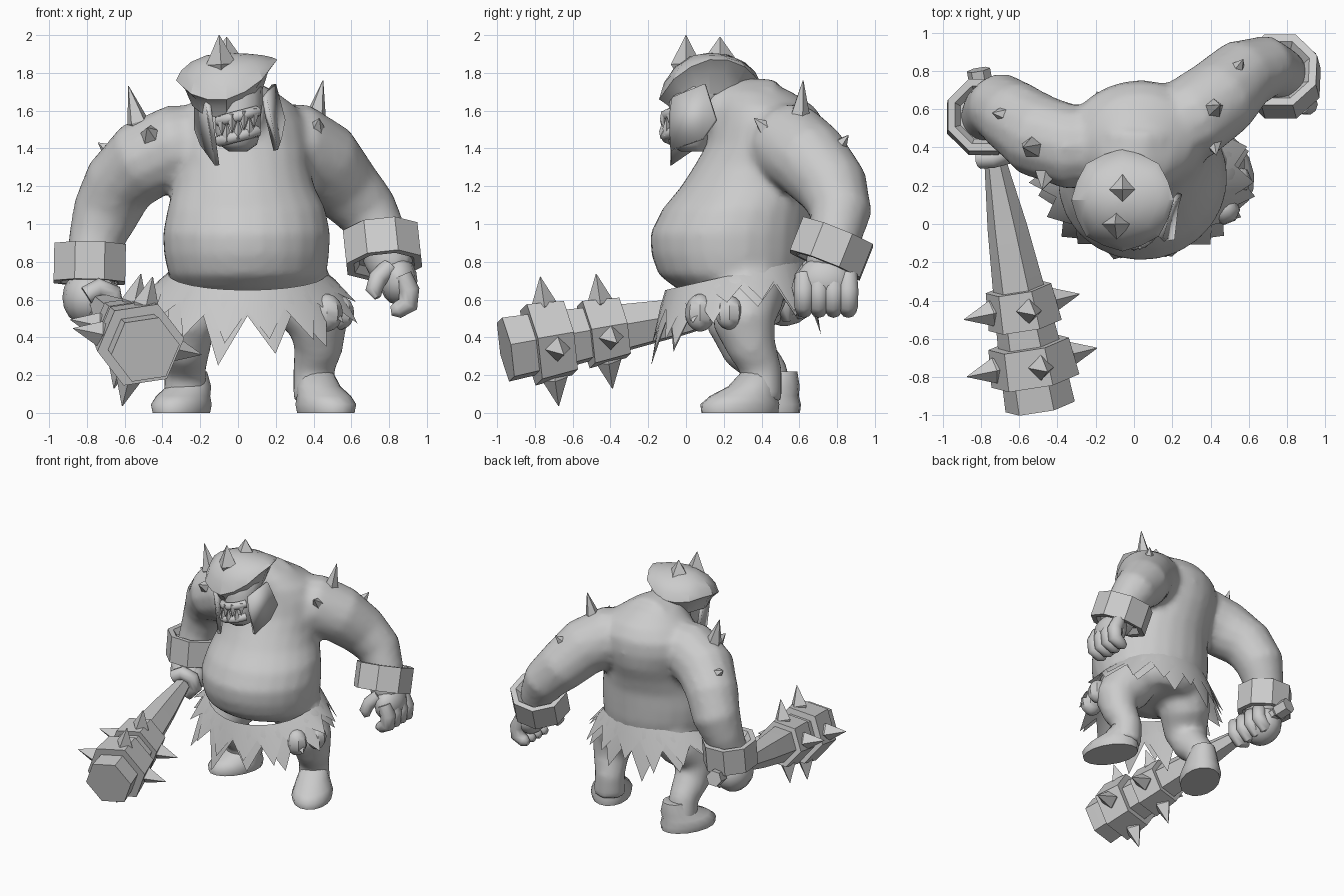
import bpy, bmesh, math, random
from mathutils import Vector

random.seed(4)
X, Y, Z = Vector((1, 0, 0)), Vector((0, 1, 0)), Vector((0, 0, 1))

cube = bpy.data.objects.get("Cube")
if cube:
    bpy.data.objects.remove(cube, do_unlink=True)

grey = bpy.data.materials.new("plain_grey")
grey.use_nodes = True
grey.diffuse_color = (0.6, 0.6, 0.6, 1)
grey.node_tree.nodes["Principled BSDF"].inputs["Base Color"].default_value = (0.6, 0.6, 0.6, 1)


def finish(name, bm, angle=40):
    bmesh.ops.recalc_face_normals(bm, faces=bm.faces)
    mesh = bpy.data.meshes.new(name)
    bm.to_mesh(mesh)
    bm.free()
    mesh.materials.append(grey)
    obj = bpy.data.objects.new(name, mesh)
    bpy.context.collection.objects.link(obj)
    bpy.ops.object.select_all(action='DESELECT')
    obj.select_set(True)
    bpy.context.view_layer.objects.active = obj
    bpy.ops.object.shade_smooth_by_angle(angle=math.radians(angle))
    return obj


def bridge(bm, rings, cap=True):
    n = len(rings[0])
    for a, b in zip(rings, rings[1:]):
        for i in range(n):
            j = (i + 1) % n
            bm.faces.new((a[i], a[j], b[j], b[i]))
    if cap:
        bm.faces.new(rings[0])
        bm.faces.new(rings[-1])


def loft(name, rows, n=14, axis=None, ref=Y, angle=40, turn=0.0):
    """Skin elliptical rings (x, y, z, r across[, r along ref])."""
    bm = bmesh.new()
    pts = [Vector(r[:3]) for r in rows]
    rings = []
    for k, row in enumerate(rows):
        t = axis or pts[min(k + 1, len(pts) - 1)] - pts[max(k - 1, 0)]
        t = t.normalized()
        u = t.cross(ref).normalized()
        v = u.cross(t)
        ring = []
        for i in range(n):
            a = math.tau * i / n + turn
            ring.append(bm.verts.new(pts[k] + u * row[3] * math.cos(a) + v * row[-1] * math.sin(a)))
        rings.append(ring)
    bridge(bm, rings)
    return finish(name, bm, angle)


def spike(name, base, tip, r, n=4):
    base, tip = Vector(base), Vector(tip)
    d = (tip - base).normalized()
    ref = X if abs(d.x) < 0.7 else Y
    loft(name, [(*(base - d * 0.04), r * 0.7), (*base, r), (*tip, 0.002)], n, d, ref, 30)


def ball(name, c, rx, ry, rz, n=12):
    rows = []
    for k in range(9):
        a = math.pi * (0.04 + 0.92 * k / 8)
        rows.append((c[0], c[1], c[2] - rz * math.cos(a), rx * math.sin(a), ry * math.sin(a)))
    loft(name, rows, n, Z)


# Torso, twisted slightly about the vertical
torso = loft("torso", [
    (.05, .34, .6, .28, .22), (.05, .285, .655, .37, .33), (.05, .245, .73, .42, .39),
    (.045, .235, .84, .44, .42), (.045, .235, .95, .445, .425), (.045, .27, 1.08, .42, .395),
    (.03, .335, 1.2, .375, .36), (.02, .39, 1.31, .36, .345), (.01, .43, 1.42, .38, .32),
    (.01, .44, 1.53, .36, .3), (.02, .42, 1.62, .29, .26), (.01, .37, 1.7, .19, .19),
    (0, .33, 1.75, .1, .1)], 24, Z, Vector((-.2, 1, 0)))
neck = loft("neck", [(.01, .42, 1.54, .24), (0, .28, 1.58, .2), (-.01, .12, 1.6, .14)], 14, None, Z)

# Arms with heavy shoulders
left_arm = loft("left_arm", [
    (.12, .48, 1.45, .19), (.3, .55, 1.42, .225), (.45, .66, 1.335, .215), (.57, .78, 1.19, .19),
    (.69, .82, 1.06, .165), (.76, .79, .93, .14), (.8, .76, .8, .13), (.83, .75, .74, .12)])
right_arm = loft("right_arm", [
    (-.12, .42, 1.45, .19), (-.32, .4, 1.41, .225), (-.5, .46, 1.335, .22), (-.63, .56, 1.21, .195),
    (-.7, .61, 1.06, .18), (-.75, .59, .92, .15), (-.78, .55, .78, .13), (-.78, .53, .68, .13)])

# Legs
left_leg = loft("left_leg", [
    (.24, .36, .76, .19), (.34, .32, .6, .195), (.43, .31, .47, .165),
    (.425, .35, .34, .13), (.4, .4, .22, .11), (.41, .39, .06, .12)])
right_leg = loft("right_leg", [
    (-.13, .4, .76, .19), (-.21, .33, .6, .19), (-.28, .26, .46, .16),
    (-.28, .32, .34, .135), (-.28, .43, .22, .11), (-.28, .46, .06, .12)])

# Blend trunk and limbs into one soft body
bpy.ops.object.select_all(action='DESELECT')
for part in (torso, neck, left_arm, right_arm, left_leg, right_leg):
    part.select_set(True)
bpy.context.view_layer.objects.active = torso
bpy.ops.object.join()
torso.name = "body"
blend = torso.modifiers.new("blend", 'REMESH')
blend.mode = 'VOXEL'
blend.voxel_size = .025
blend.use_smooth_shade = True
soften = torso.modifiers.new("soften", 'SMOOTH')
soften.factor = .5
soften.iterations = 6

# Turned-out feet
for name, s, x, y in (("left_foot", 1, .465, .285), ("right_foot", -1, -.3, .4)):
    loft(name, [(x, y, 0, .14, .215), (x, y, .045, .15, .22), (x - .01 * s, y + .02, .09, .135, .185),
                (x - .04 * s, y + .07, .14, .115, .135), (x - .05 * s, y + .1, .22, .085, .09)],
         16, Z, Vector((.4 * s, -.9, 0)).normalized(), 60)


# Wrist cuffs with a recessed rim
def cuff(name, c, axis, r, h):
    c, axis = Vector(c), axis.normalized()
    steps = ((-.6, .65), (-1, .8), (-1, 1), (1, 1), (1, .8), (.6, .65))
    loft(name, [(*(c + axis * h * s), r * f) for s, f in steps], 8, axis, Y, 30, math.pi / 8)


cuff("left_cuff", (.765, .77, .87), Vector((-.1, .37, .93)), .215, .095)
cuff("right_cuff", (-.785, .56, .79), Vector((.02, .1, 1)), .205, .1)

# Left hand, fingers hanging and curled
ball("left_palm", (.85, .74, .7), .1, .155, .13)
for i in range(4):
    y = .625 + .078 * i
    loft(f"left_finger_{i + 1}", [(.87, y, .73, .05), (.905, y, .65, .056), (.9, y, .575, .055),
                                  (.845, y, .545, .045), (.81, y, .54, .025)], 10, angle=60)
loft("left_thumb", [(.8, .66, .77, .05), (.74, .62, .71, .05), (.72, .6, .65, .045),
                    (.74, .59, .61, .02)], 10, angle=60)

# Club axis runs from the heavy end to the grip
END, BUTT = Vector((-.49, -.955, .335)), Vector((-.815, .82, .665))
AXIS = (BUTT - END).normalized()


def along(t):
    return END + AXIS * t


def club_part(name, steps):
    loft(name, [(*along(t), r) for t, r in steps], 6, AXIS, Z, 30, .15)


club_part("club_shaft", [(0, .185), (.3, .168), (.65, .135), (.97, .105), (1.36, .053), (1.7, .045),
                         (1.72, .062), (1.82, .062)])
side = AXIS.cross(Z).normalized()
up = side.cross(AXIS)
for k, (t, r) in enumerate(((.24, .235), (.54, .195))):
    club_part(f"club_band_{k + 1}", [(t - .1, r - .04), (t - .1, r), (t + .1, r - .02), (t + .1, r - .06)])
    for j in range(4):
        a = j * math.pi / 2 + .2
        d = up * math.cos(a) + side * math.sin(a)
        spike(f"club_spike_{k + 1}_{j + 1}", along(t) + d * (r - .03), along(t) + d * (r + .12), .068)

# Right fist wrapped round the grip
ball("right_palm", (-.795, .52, .61), .135, .165, .15)
for i in range(4):
    c = along(1.36 + .078 * i)
    rows = []
    for k in range(6):
        a = math.radians(-150 + 55 * k)
        p = c + (side * math.cos(a) - up * math.sin(a)) * .085
        rows.append((*p, .052 if k < 5 else .025))
    loft(f"right_finger_{i + 1}", rows, 10, None, AXIS, 60)
loft("right_thumb", [(-.71, .45, .68, .05), (-.68, .39, .63, .045), (-.71, .36, .57, .03)], 10, angle=60)


# Ragged skirt in two layers of pointed strips
def skirt(name, teeth, shift, reach):
    bm = bmesh.new()
    rings = [[], [], []]
    for i in range(teeth * 2):
        a = math.tau * (i + shift) / (teeth * 2)
        c, s = math.cos(a), math.sin(a)
        waist = .735 + .085 * s
        long = .45 + .6 * abs(s)
        tip = i % 2 * random.uniform(.65, 1.0)
        for ring, grow, drop in ((rings[0], 0, 0), (rings[1], .05, .08 * long),
                                 (rings[2], .06 + .13 * tip, (.13 + .28 * tip) * long * reach)):
            ring.append(bm.verts.new((.05 + (.42 + grow) * c, .265 + (.375 + grow * .5) * s, waist - drop)))
    bridge(bm, rings, False)
    finish(name, bm, 30)


skirt("skirt_outer", 12, 0, 1.0)
skirt("skirt_inner", 15, .5, .8)

# Pouches hanging from the waist
ball("front_pouch", (.47, .075, .53), .085, .08, .1, 8)
ball("rear_pouch", (.54, .23, .53), .075, .075, .09, 8)

# Head, brow and mouth
loft("head", [(0, .03, 1.385, .05, .06), (0, .015, 1.42, .1, .1), (0, .01, 1.49, .12, .12),
              (0, .03, 1.56, .12, .115), (-.01, .05, 1.64, .14, .14), (-.04, .11, 1.74, .17, .17),
              (-.05, .13, 1.8, .15, .15)], 16, Z)
for name, z in (("lower_lip", 1.465), ("upper_lip", 1.57)):
    rows = []
    for k in range(7):
        a = math.radians(-150 + 20 * k)
        rows.append((.115 * math.cos(a), .02 + .125 * math.sin(a), z + .03 * math.cos(a), .03))
    loft(name, rows, 8, None, Z, 60)
for k in range(7):
    a = math.radians(-135 + 15 * k)
    x, y, z = .12 * math.cos(a), .015 + .135 * math.sin(a), .03 * math.cos(a)
    low, high = (x, y, 1.49 + z), (x, y, 1.55 + z)
    spike(f"tooth_{k + 1}", *((low, high) if k % 2 else (high, low)), .022)

# Helmet: ribbed dome with a brim that sweeps up at the sides
bm = bmesh.new()
rings = []
for f, lift in ((.08, .995), (.4, .92), (.7, .68), (.9, .36), (1, 0), (.82, -.15), (.68, -.42)):
    ring = []
    for i in range(16):
        a = math.tau * i / 16
        c, s = math.cos(a), math.sin(a)
        brim = 1.705 + .11 * c * c + .055 * c + .045 * s
        r = .268 * f * (.96 if i % 2 else 1)
        z = brim + lift * (1.905 - brim) if lift >= 0 else brim + lift * (brim - 1.44)
        ring.append(bm.verts.new((-.06 + r * c, .125 + r * s, z)))
    rings.append(ring)
bridge(bm, rings)
finish("helmet", bm, 25)
spike("helmet_front_spike", (-.09, .0, 1.845), (-.1, .0, 2.0), .08)
spike("helmet_rear_spike", (-.06, .18, 1.88), (-.06, .18, 1.99), .08)


# Cheek guards
def plate(name, pts):
    bm = bmesh.new()
    face = bm.faces.new([bm.verts.new(p) for p in pts])
    bmesh.ops.triangulate(bm, faces=[face])
    obj = finish(name, bm, 30)
    mod = obj.modifiers.new("thickness", 'SOLIDIFY')
    mod.thickness = .025
    mod.offset = 0


plate("left_cheek_guard", [(.14, -.07, 1.67), (.19, .1, 1.74), (.24, .16, 1.55), (.22, .09, 1.45),
                           (.2, -.08, 1.39), (.15, -.08, 1.57)])
plate("right_cheek_guard", [(-.16, -.07, 1.66), (-.22, .1, 1.7), (-.22, .15, 1.5), (-.19, .08, 1.42),
                            (-.11, -.08, 1.31), (-.15, -.08, 1.55)])

# Shoulder spikes
for i, (base, tip, r) in enumerate((
        ((.41, .6, 1.56), (.45, .62, 1.76), .06), ((.41, .44, 1.49), (.43, .36, 1.56), .06),
        ((.53, .8, 1.4), (.57, .86, 1.47), .055), ((-.53, .4, 1.54), (-.58, .4, 1.73), .06),
        ((-.46, .26, 1.47), (-.48, .18, 1.51), .06), ((-.67, .57, 1.38), (-.74, .58, 1.43), .055))):
    spike(f"shoulder_spike_{i + 1}", base, tip, r, 5)
